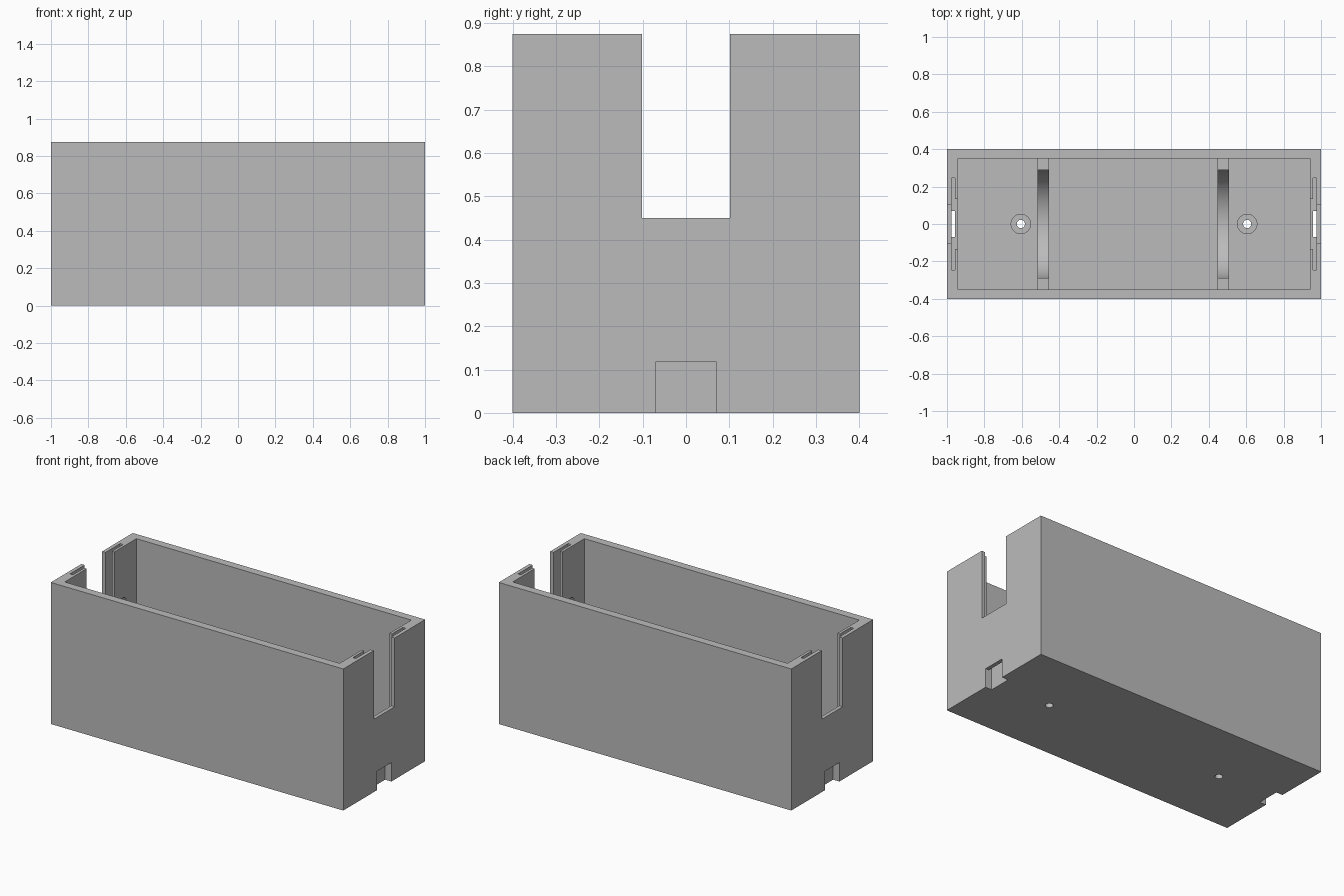
import bpy, bmesh, math
from mathutils import Matrix, Vector

if "Cube" in bpy.data.objects:
    bpy.data.objects.remove(bpy.data.objects["Cube"])

HEIGHT, FLOOR = 0.875, 0.06
INNER_X, INNER_Y = 0.94, 0.35
SLOT_IN, SLOT_OUT = 0.957, 0.977
SLOT_BOTTOM = 0.40

grey = bpy.data.materials.new("plain_grey")
grey.use_nodes = True
grey.diffuse_color = (0.5, 0.5, 0.5, 1)
grey.node_tree.nodes["Principled BSDF"].inputs["Base Color"].default_value = (0.5, 0.5, 0.5, 1)


def finish(name, bm):
    bmesh.ops.recalc_face_normals(bm, faces=bm.faces)
    mesh = bpy.data.meshes.new(name)
    bm.to_mesh(mesh)
    bm.free()
    mesh.materials.append(grey)
    obj = bpy.data.objects.new(name, mesh)
    bpy.context.collection.objects.link(obj)
    return obj


def block(name, low, high):
    low, high = Vector(low), Vector(high)
    size = high - low
    bm = bmesh.new()
    bmesh.ops.create_cube(bm, size=1, matrix=Matrix.Translation((low + high) / 2) @ Matrix.Diagonal((*size, 1)))
    return finish(name, bm)


def cylinder(name, centre, radius, depth, axis="Z"):
    turn = Matrix.Rotation(math.pi / 2, 4, "Y") if axis == "X" else Matrix.Identity(4)
    bm = bmesh.new()
    bmesh.ops.create_cone(bm, cap_ends=True, segments=32, radius1=radius, radius2=radius,
                          depth=depth, matrix=Matrix.Translation(centre) @ turn)
    return finish(name, bm)


def cut(target, cutter):
    mod = target.modifiers.new("cut", "BOOLEAN")
    mod.operation, mod.solver, mod.object = "DIFFERENCE", "EXACT", cutter
    bpy.context.view_layer.objects.active = target
    bpy.ops.object.modifier_apply(modifier=mod.name)
    bpy.data.objects.remove(cutter)


def end_block(side, x0, x1, half_width, z0, z1):
    xs = sorted((side * x0, side * x1))
    return block("end_cutter", (xs[0], -half_width, z0), (xs[1], half_width, z1))


# Open box
box = block("box_body", (-1, -0.4, 0), (1, 0.4, HEIGHT))
cut(box, block("cavity", (-INNER_X, -INNER_Y, FLOOR), (INNER_X, INNER_Y, 1)))

for side in (-1, 1):
    # Stepped end opening with a sliding panel slot
    cut(box, end_block(side, SLOT_IN + 0.01, 1.1, 0.102, 0.45, 1))
    cut(box, end_block(side, 0.9, SLOT_IN + 0.01, 0.135, SLOT_BOTTOM, 1))
    cut(box, end_block(side, SLOT_IN, SLOT_OUT, 0.245, SLOT_BOTTOM, 1))
    # Cable channel down to the recess in the foot of the wall
    cut(box, end_block(side, SLOT_IN, SLOT_OUT, 0.07, 0.05, SLOT_BOTTOM + 0.05))
    cut(box, end_block(side, SLOT_IN, 1.1, 0.07, -0.1, 0.117))
    # Small round holes from the inside into the slot
    for y in (-0.22, 0.22):
        cut(box, cylinder("wall_hole", (side * 0.94, y, 0.53), 0.03, 0.05, "X"))
    # Counterbored screw hole in the floor
    cut(box, cylinder("screw_head", (side * 0.605, 0, FLOOR + 0.02), 0.052, 0.1))
    cut(box, cylinder("screw_hole", (side * 0.605, 0, 0), 0.022, 0.4))

# Saddle ribs with a half-round cradle
radius, centre_z, steps = 0.29, 0.40, 40
profile = [(-INNER_Y, FLOOR), (INNER_Y, FLOOR), (INNER_Y, centre_z)]
for i in range(steps + 1):
    a = math.pi * i / steps
    profile.append((radius * math.cos(a), centre_z - radius * math.sin(a)))
profile.append((-INNER_Y, centre_z))
for name, x in (("right_saddle_rib", -0.485), ("left_saddle_rib", 0.478)):
    bm = bmesh.new()
    face = bm.faces.new([bm.verts.new((x - 0.031, y, z)) for y, z in profile])
    made = bmesh.ops.extrude_face_region(bm, geom=[face])["geom"]
    bmesh.ops.translate(bm, vec=(0.062, 0, 0), verts=[v for v in made if isinstance(v, bmesh.types.BMVert)])
    finish(name, bm)

for obj in (box, bpy.data.objects["right_saddle_rib"], bpy.data.objects["left_saddle_rib"]):
    bpy.ops.object.select_all(action="DESELECT")
    obj.select_set(True)
    bpy.context.view_layer.objects.active = obj
    bpy.ops.object.shade_smooth_by_angle(angle=math.radians(30))
